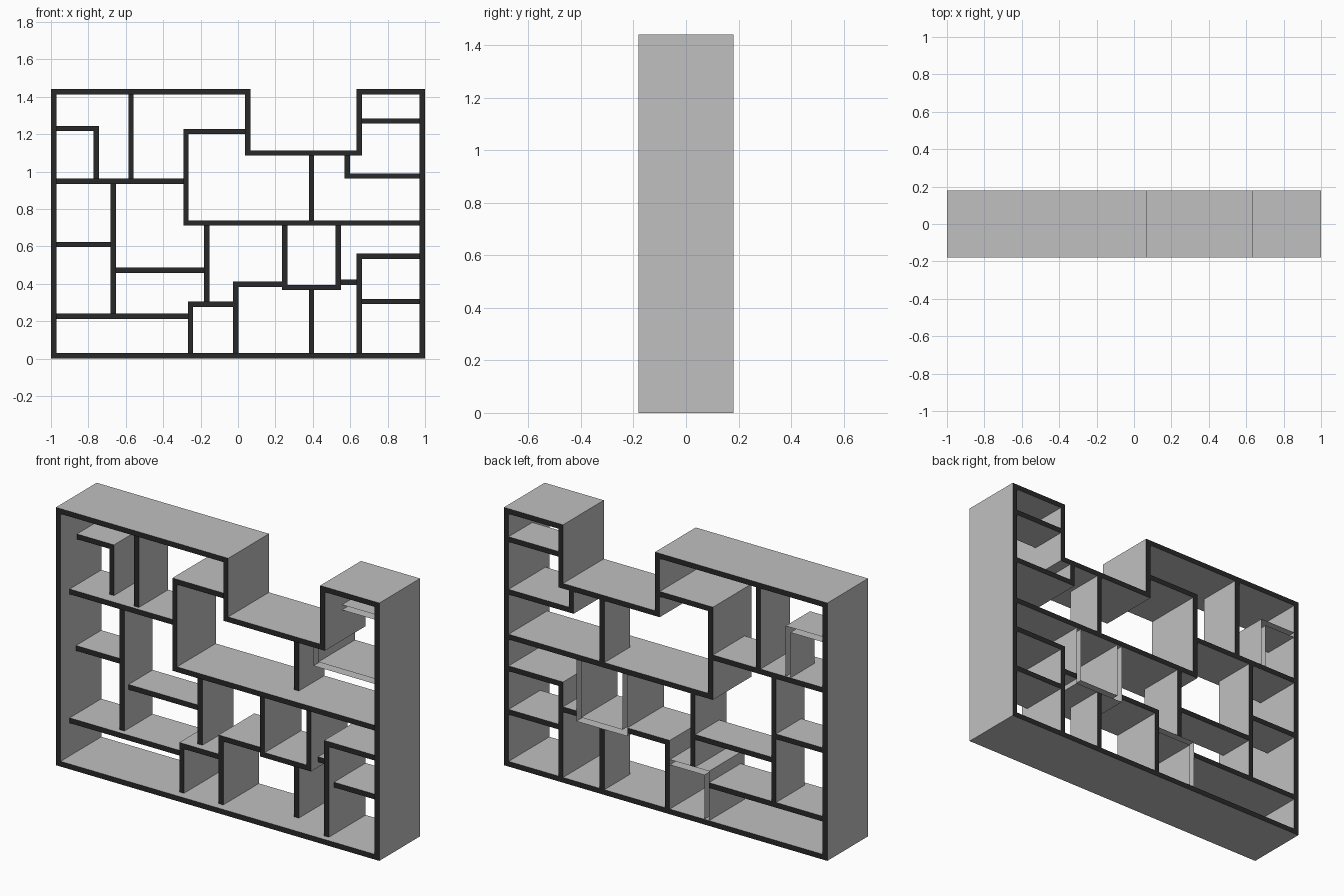
import bpy
from mathutils import Vector

cube = bpy.data.objects.get("Cube")
if cube:
    bpy.data.objects.remove(cube)

HALF = 0.0145   # half the board thickness
DEPTH = 0.18    # half the depth of the case


def material(name, value):
    m = bpy.data.materials.new(name)
    m.use_nodes = True
    m.diffuse_color = (value, value, value, 1)
    m.node_tree.nodes["Principled BSDF"].inputs["Base Color"].default_value = (value, value, value, 1)
    return m


GREY = material("light grey board", 0.53)
BLACK = material("black edge", 0.022)


def board(name, path, recess=0.0, closed=False, open_end=None):
    """Run a board along centre lines in x and z, mitred at the corners."""
    pts = [Vector(p) for p in path]
    n = len(pts)
    if not closed:  # stop at the surface of the neighbouring boards
        first = (pts[1] - pts[0]).normalized() * HALF
        last = (pts[-2] - pts[-1]).normalized() * HALF
        pts[0], pts[-1] = pts[0] + first, pts[-1] + last
    verts = []
    for i, p in enumerate(pts):
        before = (p - pts[i - 1]) if closed or i > 0 else pts[1] - pts[0]
        after = (pts[(i + 1) % n] - p) if closed or i < n - 1 else before
        a, b = before.normalized(), after.normalized()
        na, nb = Vector((-a.y, a.x)), Vector((-b.y, b.x))
        side = (na + nb) * HALF / (1 + na.dot(nb))
        for y in (-DEPTH + recess, DEPTH):
            for q in (p + side, p - side):
                verts.append((q.x, y, q.y))
    faces, edges = [], []
    for i in range(n if closed else n - 1):
        s, t = 4 * i, 4 * ((i + 1) % n)
        faces += [(s, s + 2, t + 2, t), (s + 1, t + 1, t + 3, s + 3)]
        if open_end != "front":
            edges.append((s, t, t + 1, s + 1))
        if open_end != "back":
            edges.append((s + 2, s + 3, t + 3, t + 2))
    if not closed:
        e = 4 * (n - 1)
        faces += [(0, 1, 3, 2), (e, e + 2, e + 3, e + 1)]
    mesh = bpy.data.meshes.new(name)
    mesh.from_pydata(verts, [], faces + edges)
    mesh.materials.append(GREY)
    mesh.materials.append(BLACK)
    for poly in mesh.polygons:  # front and back edges are black
        poly.material_index = int(abs(poly.normal.y) > 0.5)
    obj = bpy.data.objects.new(name, mesh)
    bpy.context.collection.objects.link(obj)


def shelf(name, x0, x1, z, recess, **kw):
    board(name, [(x0, z), (x1, z)], recess, **kw)


def post(name, x, z0, z1, recess):
    board(name, [(x, z0), (x, z1)], recess)


# Shared centre lines
SIDE, FLOOR, TOP = 0.9855, 0.0145, 1.4265
NOTCH_L, NOTCH_R, NOTCH_Z = 0.051, 0.649, 1.099
MID, MID_X, LEFT_Z = 0.725, -0.278, 0.947

# Outer frame with the notch in the top
board("outer_frame", [(-SIDE, FLOOR), (SIDE, FLOOR), (SIDE, TOP), (NOTCH_R, TOP),
                      (NOTCH_R, NOTCH_Z), (NOTCH_L, NOTCH_Z), (NOTCH_L, TOP),
                      (-SIDE, TOP)], closed=True)

# Large centre compartment
board("centre_compartment", [(NOTCH_L, 1.214), (MID_X, 1.214), (MID_X, MID), (SIDE, MID)], 0.018)
post("centre_divider", 0.393, MID, NOTCH_Z, 0.135)

# Upper left
shelf("upper_left_shelf", -SIDE, MID_X, LEFT_Z, 0.08)
post("upper_left_divider", -0.572, LEFT_Z, TOP, 0.1)
board("corner_compartment", [(-SIDE, 1.23), (-0.757, 1.23), (-0.757, LEFT_Z)], 0.145, open_end="back")

# Lower left
shelf("low_left_shelf", -SIDE, -0.254, 0.227, 0.08)
post("left_divider", -0.668, 0.227, LEFT_Z, 0.11)
shelf("small_left_shelf", -SIDE, -0.668, 0.61, 0.136)
shelf("middle_left_shelf", -0.668, -0.168, 0.473, 0.147)
post("middle_left_divider", -0.168, 0.291, MID, 0.085)

# Lower centre
board("small_step", [(-0.254, FLOOR), (-0.254, 0.291), (-0.011, 0.291)], 0.045, open_end="back")
board("large_step", [(-0.011, FLOOR), (-0.011, 0.398), (0.251, 0.398)], 0.045)
board("hanging_box", [(0.251, MID), (0.251, 0.38), (0.537, 0.38), (0.537, MID)], 0.037, open_end="back")
post("box_support", 0.393, FLOOR, 0.38, 0.135)

# Lower right
board("right_step", [(NOTCH_R, FLOOR), (NOTCH_R, 0.548), (SIDE, 0.548)], 0.035)
shelf("short_link_shelf", 0.537, NOTCH_R, 0.409, 0.1)
shelf("low_right_shelf", NOTCH_R, SIDE, 0.305, 0.08)

# Upper right
board("upper_right_step", [(0.583, NOTCH_Z), (0.583, 0.976), (SIDE, 0.976)], 0.035, open_end="front")
shelf("top_right_shelf", NOTCH_R, SIDE, 1.27, 0.15, open_end="front")
